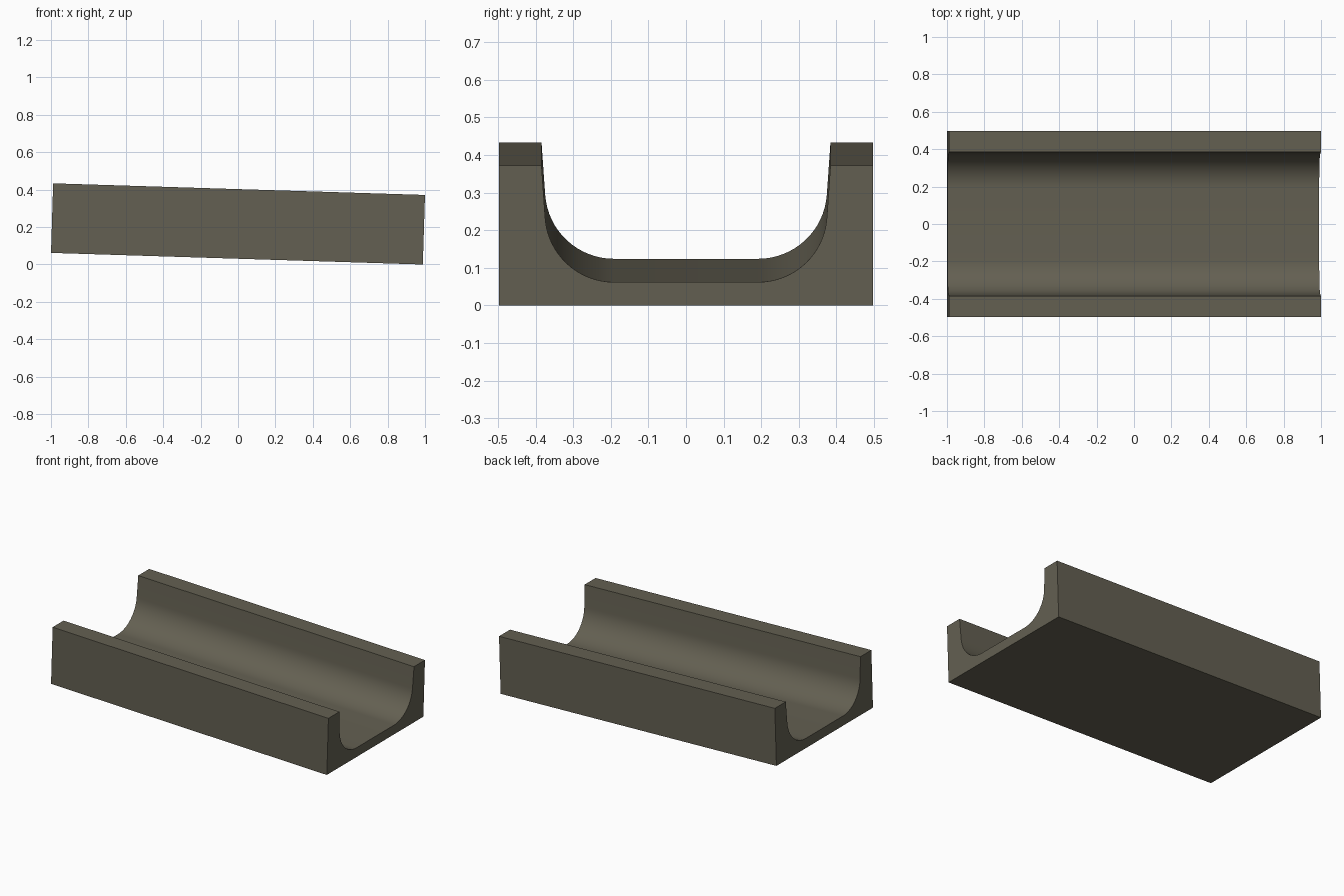
import bpy
import bmesh
import math
from mathutils import Matrix

cube = bpy.data.objects.get("Cube")
if cube:
    bpy.data.objects.remove(cube, do_unlink=True)

LENGTH, HALF_WIDTH, HEIGHT, FLOOR = 1.989, 0.497, 0.372, 0.062
RADIUS, ARC_Y, DRAFT, STEPS = 0.183, 0.192, math.radians(4), 16
TILT = math.asin(0.062 / LENGTH)

# Stone colour
stone = bpy.data.materials.new("dark_olive_stone")
stone.use_nodes = True
colour = (0.127, 0.117, 0.084, 1)
stone.diffuse_color = colour
stone.node_tree.nodes["Principled BSDF"].inputs["Base Color"].default_value = colour

# Half of the channel profile: rounded floor corner, drafted wall, flat rim
arc_z = FLOOR + RADIUS
half = []
for i in range(STEPS + 1):
    a = -math.pi / 2 + (math.pi / 2 - DRAFT) * i / STEPS
    half.append((ARC_Y + RADIUS * math.cos(a), arc_z + RADIUS * math.sin(a)))
wall_y, wall_z = half[-1]
half += [(wall_y + (HEIGHT - wall_z) * math.tan(DRAFT), HEIGHT),
         (HALF_WIDTH, HEIGHT), (HALF_WIDTH, 0)]
profile = half + [(-y, z) for y, z in reversed(half)]

# Extrude the profile along the length
bm = bmesh.new()
end = bm.faces.new([bm.verts.new((-LENGTH / 2, y, z)) for y, z in profile])
result = bmesh.ops.extrude_face_region(bm, geom=[end], use_keep_orig=True)
moved = [g for g in result["geom"] if isinstance(g, bmesh.types.BMVert)]
bmesh.ops.translate(bm, verts=moved, vec=(LENGTH, 0, 0))
bmesh.ops.recalc_face_normals(bm, faces=bm.faces)

# Slope the trough down towards +x and rest it on the ground
bm.transform(Matrix.Rotation(TILT, 4, "Y"))
low = min(v.co.z for v in bm.verts)
mid = (min(v.co.x for v in bm.verts) + max(v.co.x for v in bm.verts)) / 2
bm.transform(Matrix.Translation((-mid, 0, -low)))

mesh = bpy.data.meshes.new("channel_trough")
bm.to_mesh(mesh)
bm.free()
mesh.materials.append(stone)
trough = bpy.data.objects.new("channel_trough", mesh)
bpy.context.collection.objects.link(trough)

# Smooth the rounded corners, keep the other edges sharp
bpy.ops.object.select_all(action="DESELECT")
trough.select_set(True)
bpy.context.view_layer.objects.active = trough
bpy.ops.object.shade_smooth_by_angle(angle=math.radians(30))
